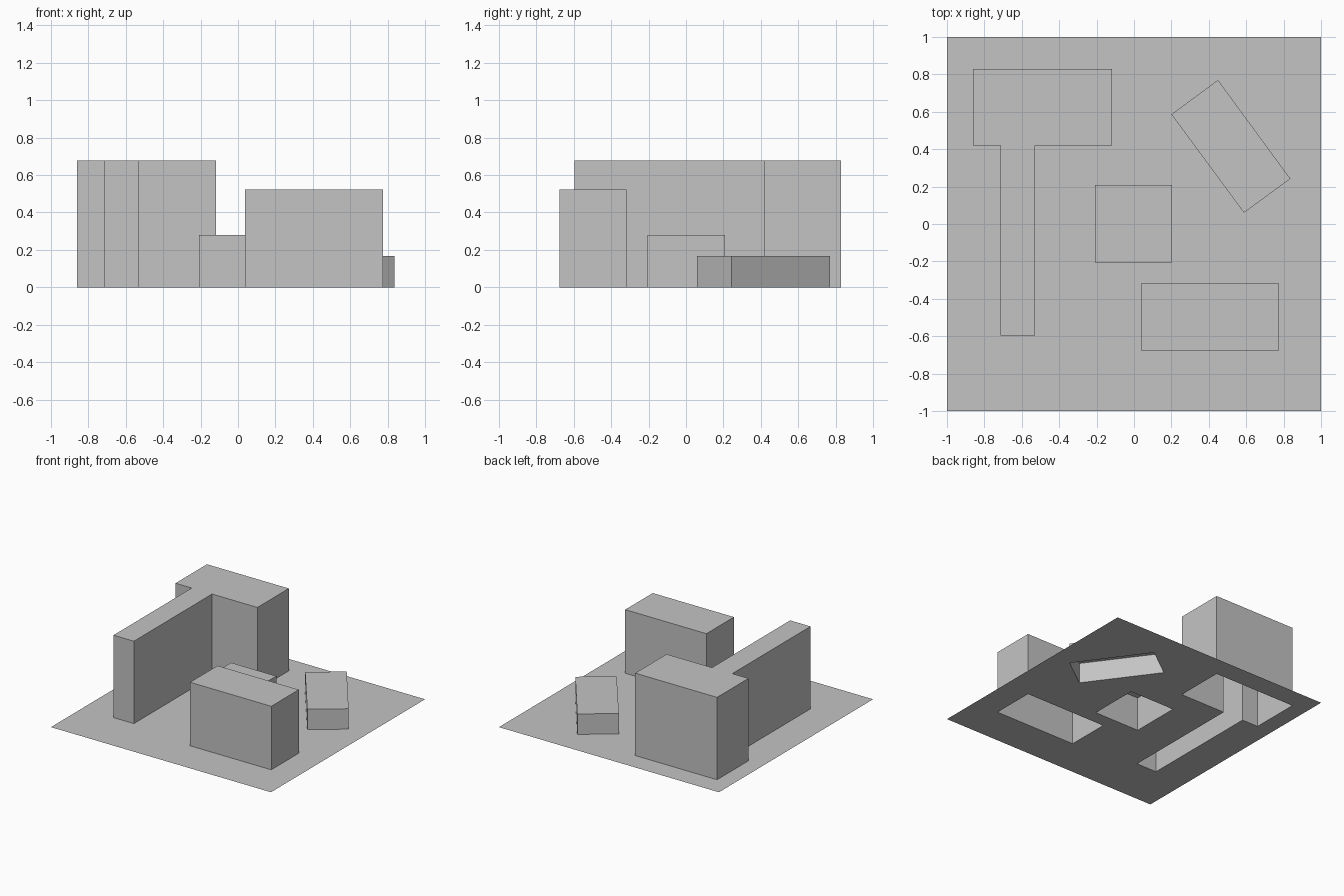
import bpy
import bmesh

default = bpy.data.objects.get("Cube")
if default:
    bpy.data.objects.remove(default, do_unlink=True)

GREY = (0.55, 0.55, 0.55, 1.0)
grey = bpy.data.materials.new("plain_grey")
grey.use_nodes = True
grey.diffuse_color = GREY
grey.node_tree.nodes["Principled BSDF"].inputs["Base Color"].default_value = GREY


def rectangle(x0, x1, y0, y1):
    return [(x0, y0), (x1, y0), (x1, y1), (x0, y1)]


def add_object(name, bm):
    mesh = bpy.data.meshes.new(name)
    bm.to_mesh(mesh)
    bm.free()
    mesh.materials.append(grey)
    obj = bpy.data.objects.new(name, mesh)
    bpy.context.collection.objects.link(obj)
    return obj


def add_block(name, outline, height):
    """Walls and flat roof over a counter-clockwise outline, open below."""
    bm = bmesh.new()
    base = [bm.verts.new((x, y, 0)) for x, y in outline]
    top = [bm.verts.new((x, y, height)) for x, y in outline]
    bm.faces.new(top)
    for i in range(len(base)):
        j = (i + 1) % len(base)
        bm.faces.new((base[i], base[j], top[j], top[i]))
    add_object(name, bm)


def add_ground(name, loops):
    """Flat sheet bounded by the first loop, with the others cut out."""
    bm = bmesh.new()
    edges = []
    for loop in loops:
        verts = [bm.verts.new((x, y, 0)) for x, y in loop]
        edges += [bm.edges.new((verts[i - 1], verts[i])) for i in range(len(verts))]
    bmesh.ops.triangle_fill(bm, edges=edges, use_beauty=True, normal=(0, 0, 1))
    bm.normal_update()
    for face in bm.faces:
        if face.normal.z < 0:
            face.normal_flip()
    # Merge the flat triangles into larger faces
    bmesh.ops.dissolve_limit(bm, angle_limit=0.01, verts=bm.verts, edges=bm.edges)
    add_object(name, bm)


# Building footprints and heights
blocks = {
    "tall_t_shaped_building": (
        [(-0.715, -0.595), (-0.53, -0.595), (-0.53, 0.42), (-0.118, 0.42),
         (-0.118, 0.828), (-0.862, 0.828), (-0.862, 0.42), (-0.715, 0.42)], 0.677),
    "front_building": (rectangle(0.037, 0.775, -0.675, -0.318), 0.522),
    "central_building": (rectangle(-0.208, 0.203, -0.205, 0.208), 0.28),
    "angled_low_building": (
        [(0.588, 0.06), (0.836, 0.242), (0.449, 0.77), (0.2, 0.586)], 0.168),
}

for name, (outline, height) in blocks.items():
    add_block(name, outline, height)

# Ground sheet, open beneath every building
add_ground("ground_sheet",
           [rectangle(-1, 1, -1, 1)] + [outline for outline, _ in blocks.values()])
